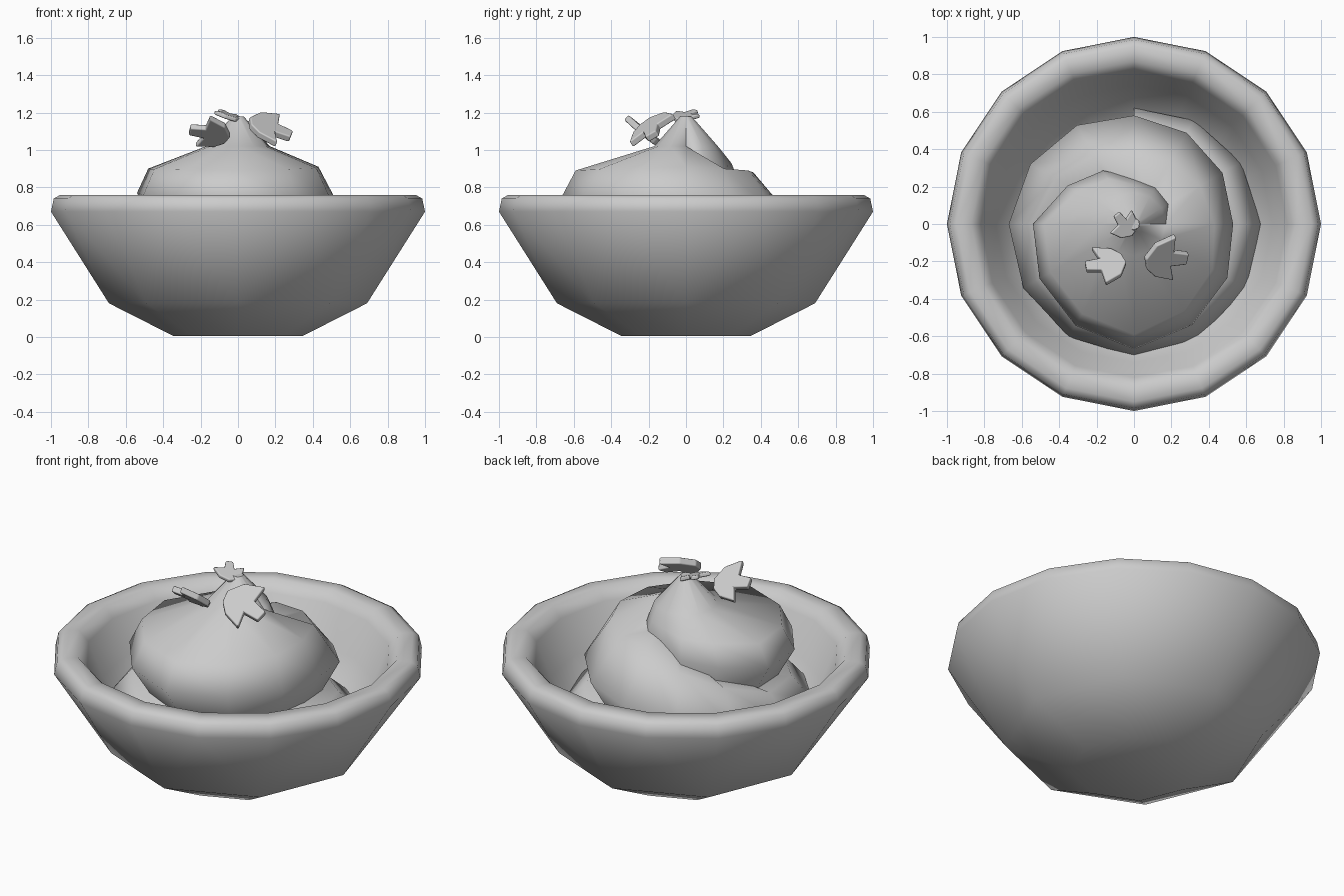
import bpy, bmesh, math
from mathutils import Matrix, Vector, Euler

cube = bpy.data.objects.get("Cube")
if cube:
    bpy.data.objects.remove(cube)

clay = bpy.data.materials.new("pale_grey")
clay.use_nodes = True
GREY = (0.6, 0.6, 0.6, 1)
clay.diffuse_color = GREY
clay.node_tree.nodes["Principled BSDF"].inputs["Base Color"].default_value = GREY


def finish(name, bm, smooth=True):
    bmesh.ops.recalc_face_normals(bm, faces=bm.faces)
    mesh = bpy.data.meshes.new(name)
    bm.to_mesh(mesh)
    bm.free()
    mesh.materials.append(clay)
    for p in mesh.polygons:
        p.use_smooth = smooth
    obj = bpy.data.objects.new(name, mesh)
    bpy.context.collection.objects.link(obj)
    return obj


def ring(bm, r, z, n):
    return [bm.verts.new((r * math.cos(math.tau * i / n), r * math.sin(math.tau * i / n), z))
            for i in range(n)]


def bridge(bm, a, b):
    # joins two rings; b may have half as many sides as a
    n, step = len(a), len(a) // len(b)
    for i in range(0, n, step):
        j = i // step
        b0, b1 = b[j], b[(j + 1) % len(b)]
        if step == 1:
            bm.faces.new((a[i], a[(i + 1) % n], b1, b0))
        else:
            mid, end = a[i + 1], a[(i + 2) % n]
            bm.faces.new((a[i], mid, b0))
            bm.faces.new((mid, b1, b0))
            bm.faces.new((mid, end, b1))


# Bowl: round 16-sided rim tapering to an 8-sided foot
bm = bmesh.new()
profile = [(0.3, 0.2, 16), (0.55, 0.27, 16), (0.74, 0.5, 16), (0.82, 0.7, 16),
           (0.87, 0.76, 16), (0.95, 0.76, 16), (0.985, 0.74, 16), (1.0, 0.67, 16),
           (0.69, 0.18, 8), (0.345, 0.005, 8)]
rings = [ring(bm, *p) for p in profile]
for a, b in zip(rings, rings[1:]):
    bridge(bm, a, b)
bm.faces.new(rings[0])
bm.faces.new(rings[-1])
finish("bowl", bm)

# Swirl keys: angle, outer radius, shoulder radius, shoulder height, edge height
KEYS = [(0, 0.21, 0.19, 0.95, 0.87), (90, 0.25, 0.21, 0.94, 0.85),
        (150, 0.41, 0.35, 0.92, 0.8), (180, 0.54, 0.48, 0.90, 0.77),
        (270, 0.67, 0.59, 0.89, 0.74), (360, 0.53, 0.43, 0.91, 0.72),
        (450, 0.58, 0.36, 0.88, 0.62), (540, 0.67, 0.55, 0.63, 0.48),
        (630, 0.71, 0.6, 0.56, 0.44), (720, 0.68, 0.56, 0.54, 0.42),
        (810, 0.62, 0.5, 0.46, 0.36)]


def sample(t):
    for a, b in zip(KEYS, KEYS[1:]):
        if t <= b[0]:
            f = (t - a[0]) / (b[0] - a[0])
            return [p + (q - p) * f for p, q in zip(a[1:], b[1:])]


# Swirled filling: a cross-section swept down a widening spiral
bm = bmesh.new()
rows = []
for t in range(0, 811, 30):
    edge, shoulder, z_sh, z_edge = sample(t)
    ang = math.radians(t)
    if t <= 360:
        section = [(0.03, 1.18), (0.17, 1.02)]
    else:
        section = [(0.03, z_sh), (0.17, z_sh)]
    section += [(shoulder, z_sh), (edge, z_edge), (edge * 0.8, z_edge - 0.2)]
    rows.append([bm.verts.new((r * math.cos(ang), r * math.sin(ang), z)) for r, z in section])
for a, b in zip(rows, rows[1:]):
    for i in range(len(a) - 1):
        bm.faces.new((a[i], a[i + 1], b[i + 1], b[i]))
bm.faces.new(rows[0])
bm.faces.new([bm.verts.new((0.03 * math.cos(k * math.pi / 4), 0.03 * math.sin(k * math.pi / 4), 1.18))
              for k in range(8)])
# make every face look up or outwards
swirl = finish("swirled_filling", bm)
bm = bmesh.new()
bm.from_mesh(swirl.data)
for f in bm.faces:
    c = f.calc_center_median()
    if f.normal.dot(Vector((c.x, c.y, 0.15))) < 0 and f.normal.z < 0.3:
        if f.normal.z < -0.6 or f.normal.x * c.x + f.normal.y * c.y < 0:
            f.normal_flip()
bm.to_mesh(swirl.data)
bm.free()

# Three-pointed leaves, round at the back
LEAF = [(-0.1, 0), (-0.08, -0.06), (-0.03, -0.1), (0.07, -0.12), (0.04, -0.04), (0.12, -0.03),
        (0.12, 0.03), (0.04, 0.04), (0.03, 0.13), (-0.06, 0.08)]


def leaf(name, loc, rot, size):
    bm = bmesh.new()
    face = bm.faces.new([bm.verts.new((x, y, -0.015)) for x, y in LEAF])
    new = bmesh.ops.extrude_face_region(bm, geom=[face])["geom"]
    bmesh.ops.translate(bm, vec=(0, 0, 0.035), verts=[v for v in new if isinstance(v, bmesh.types.BMVert)])
    turn = Euler([math.radians(a) for a in rot]).to_matrix().to_4x4()
    bm.transform(Matrix.Translation(loc) @ turn @ Matrix.Scale(size, 4))
    obj = finish(name, bm)
    bevel = obj.modifiers.new("soft_edge", "BEVEL")
    bevel.width = 0.008
    bevel.segments = 2
    bevel.harden_normals = True


leaf("right_leaf", (-0.14, -0.22, 1.09), (38, -8, 185), 1.0)
leaf("left_leaf", (0.16, -0.18, 1.12), (32, 22, 0), 1.1)
leaf("top_leaf", (-0.05, -0.01, 1.18), (10, -18, 125), 0.68)
